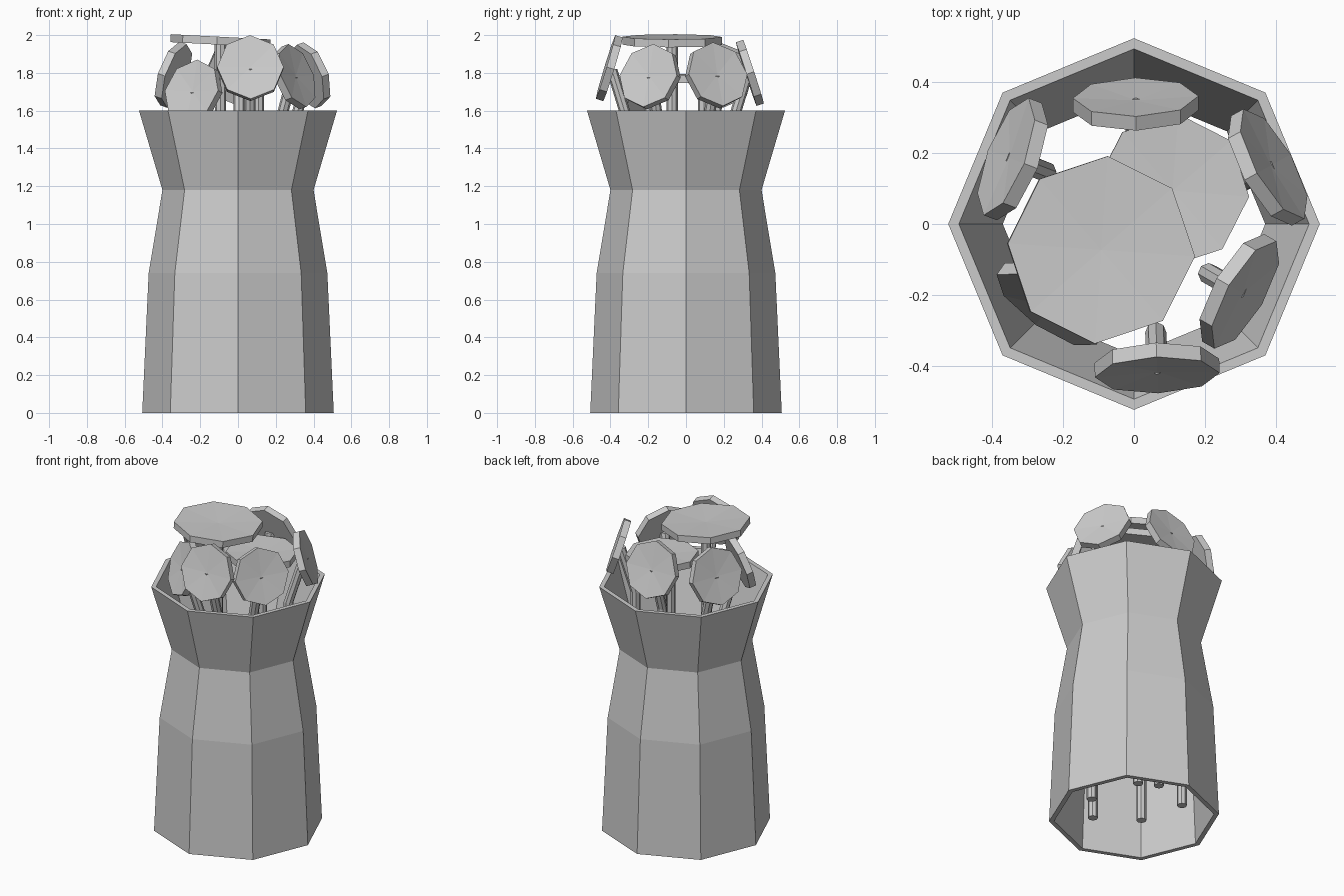
import bpy, math
from mathutils import Vector

if "Cube" in bpy.data.objects:
    bpy.data.objects.remove(bpy.data.objects["Cube"])


def add_mesh(name, verts, faces):
    me = bpy.data.meshes.new(name)
    me.from_pydata([tuple(v) for v in verts], [], faces)
    ob = bpy.data.objects.new(name, me)
    bpy.context.collection.objects.link(ob)
    return ob


def ring(c, u, v, r, n=8, spin=0.0):
    return [c + r * (u * math.cos(spin + i * math.tau / n) + v * math.sin(spin + i * math.tau / n))
            for i in range(n)]


def bridge(a, b, n=8):
    return [(a + i, a + (i + 1) % n, b + (i + 1) % n, b + i) for i in range(n)]


X, Y, Z = Vector((1, 0, 0)), Vector((0, 1, 0)), Vector((0, 0, 1))

# Octagonal vase wall, open at top and bottom
profile = [(0.507, 0), (0.473, 0.74), (0.40, 1.18), (0.524, 1.6),
           (0.494, 1.6), (0.37, 1.18), (0.443, 0.74), (0.477, 0)]
verts, faces = [], []
for r, z in profile:
    verts += ring(Z * z, X, Y, r)
for k in range(len(profile)):
    faces += bridge(8 * k, 8 * ((k + 1) % len(profile)))
add_mesh("vase", verts, faces)


def flower(name, c, az, elev, r, spin=0.0, lean=0.1, foot=0.11, thick=0.042):
    c = Vector(c)
    a, e = math.radians(az), math.radians(elev)
    out = Vector((math.cos(a), math.sin(a), 0))
    n = out * math.cos(e) + Z * math.sin(e)
    u = Z.cross(out)
    v = n.cross(u)
    # Octagonal head with a slightly dished face
    h = n * thick / 2
    s = math.radians(spin)
    vs = ring(c - h, u, v, r, 8, s) + ring(c + h, u, v, r, 8, s) + [c + h - n * 0.01]
    fs = [tuple(reversed(range(8)))] + bridge(0, 8)
    fs += [(8 + i, 8 + (i + 1) % 8, 16) for i in range(8)]
    add_mesh(name + "_head", vs, fs)
    # Upright stem bending out to the back of the head
    base = c - out * lean
    path = [Vector((base.x, base.y, foot)), Vector((base.x, base.y, c.z - 0.29)), c - h * 0.6]
    vs, fs = [], []
    for p in path:
        vs += ring(p, X, Y, 0.03)
    fs = [tuple(reversed(range(8)))] + bridge(0, 8) + bridge(8, 16) + [tuple(range(16, 24))]
    add_mesh(name + "_stem", vs, fs)


# Side flowers facing outwards
flower("back_flower", (0.005, 0.338, 1.80), 91, 18, 0.177)
flower("left_flower", (-0.342, 0.183, 1.79), 159, 18, 0.177)
flower("right_flower", (0.377, 0.16, 1.787), 29, 18, 0.177)
flower("front_right_flower", (0.297, -0.19, 1.78), -30, 18, 0.175)
flower("front_flower", (0.065, -0.406, 1.825), -88, 17, 0.176)
flower("front_left_flower", (-0.235, -0.225, 1.70), 235, 18, 0.172)

# Upward facing flowers in the middle
flower("top_flower", (-0.093, -0.073, 1.97), 0, 87, 0.265, spin=-4, lean=0, foot=0.3)
flower("inner_flower", (0.108, 0.094, 1.77), 0, 89, 0.217, spin=-4.5, lean=0, foot=0.25)
